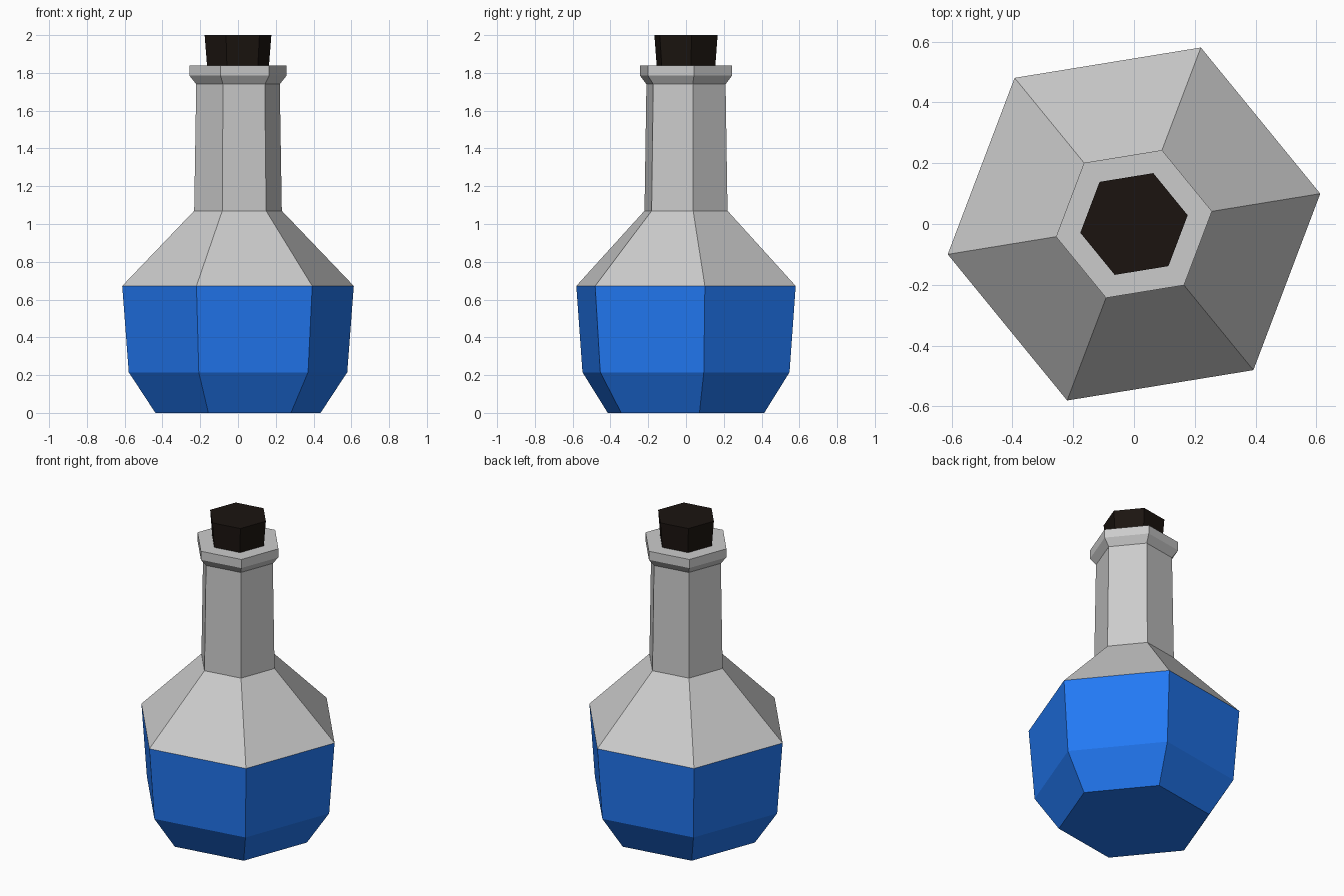
import bpy, bmesh
from math import cos, sin, pi, radians

if "Cube" in bpy.data.objects:
    bpy.data.objects.remove(bpy.data.objects["Cube"])

SIDES = 6
TURN = radians(9.25)


def lathe(name, profile, cap_bottom, cap_top, color=None):
    """Six-sided turned shape from (radius, z) rings, listed bottom to top."""
    bm = bmesh.new()
    rings = [[bm.verts.new((r * cos(TURN + 2 * pi * i / SIDES),
                            r * sin(TURN + 2 * pi * i / SIDES), z))
              for i in range(SIDES)] for r, z in profile]
    for low, high in zip(rings, rings[1:]):
        for i in range(SIDES):
            j = (i + 1) % SIDES
            bm.faces.new((low[i], low[j], high[j], high[i]))
    if cap_bottom:
        bm.faces.new(rings[0][::-1])
    if cap_top:
        bm.faces.new(rings[-1])
    mesh = bpy.data.meshes.new(name)
    bm.to_mesh(mesh)
    bm.free()
    obj = bpy.data.objects.new(name, mesh)
    bpy.context.collection.objects.link(obj)
    if color:
        mat = bpy.data.materials.new(name + "_color")
        mat.diffuse_color = color
        mat.use_nodes = True
        mat.node_tree.nodes["Principled BSDF"].inputs["Base Color"].default_value = mat.diffuse_color
        mesh.materials.append(mat)
    return obj


# Blue filled lower body, open where it meets the shoulder
lathe("filled_body", [(0.443, 0), (0.586, 0.215), (0.621, 0.672)],
      True, False, (0.016, 0.19, 0.90, 1))

# Clear shoulder, neck and flared lip
lathe("shoulder_and_neck", [(0.621, 0.672), (0.235, 1.07), (0.224, 1.74),
                            (0.260, 1.785), (0.260, 1.84)], False, True)

# Dark stopper, set slightly into the neck
lathe("stopper", [(0.163, 1.80), (0.179, 2.0)],
      True, True, (0.011, 0.007, 0.005, 1))
